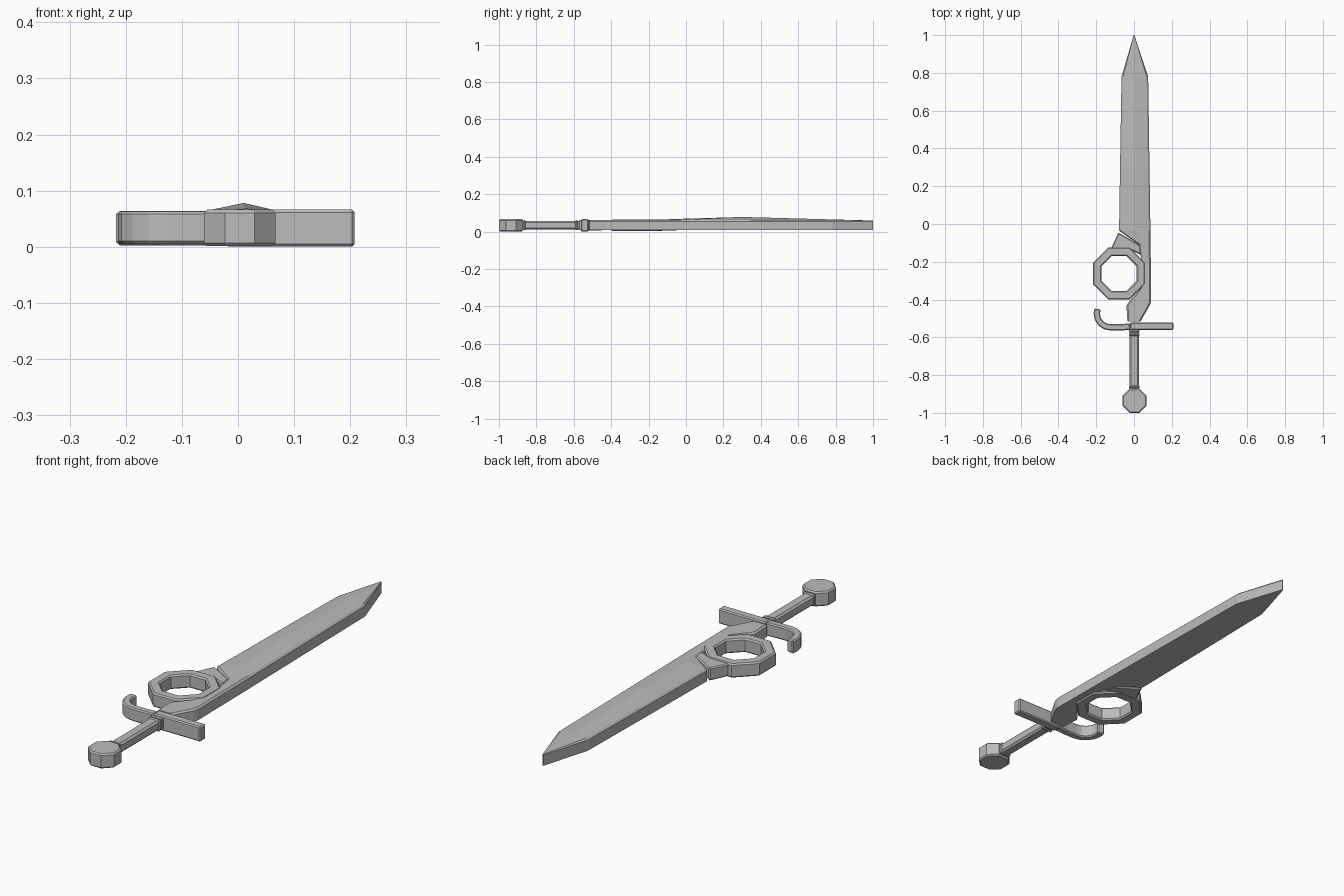
import bpy, bmesh, math
from mathutils import Vector

cube = bpy.data.objects.get("Cube")
if cube:
    bpy.data.objects.remove(cube)

steel = bpy.data.materials.new("grey steel")
steel.use_nodes = True
GREY = (0.5, 0.5, 0.5, 1)
steel.diffuse_color = GREY
steel.node_tree.nodes["Principled BSDF"].inputs["Base Color"].default_value = GREY


def finish(name, bm, bevel=0):
    bmesh.ops.recalc_face_normals(bm, faces=bm.faces)
    mesh = bpy.data.meshes.new(name)
    bm.to_mesh(mesh)
    bm.free()
    mesh.materials.append(steel)
    obj = bpy.data.objects.new(name, mesh)
    bpy.context.collection.objects.link(obj)
    if bevel:
        mod = obj.modifiers.new("chamfer", "BEVEL")
        mod.width, mod.segments = bevel, 1
        mod.limit_method, mod.angle_limit = "ANGLE", math.radians(50)
    return obj


def plate(name, outline, z0, z1, bevel=0.005):
    """Flat outline raised from z0 to z1 with chamfered rims."""
    bm = bmesh.new()
    low = [bm.verts.new((x, y, z0)) for x, y in outline]
    high = [bm.verts.new((x, y, z1)) for x, y in outline]
    bm.faces.new(low)
    bm.faces.new(high)
    n = len(outline)
    for i in range(n):
        j = (i + 1) % n
        bm.faces.new((low[i], low[j], high[j], high[i]))
    return finish(name, bm, bevel)


def box(name, x0, x1, y0, y1, z0, z1, bevel=0.005):
    return plate(name, [(x0, y0), (x1, y0), (x1, y1), (x0, y1)], z0, z1, bevel)


def octagon(cx, cy, apothem):
    r = apothem / math.cos(math.pi / 8)
    return [(cx + r * math.cos(math.pi * (k + 0.5) / 4),
             cy + r * math.sin(math.pi * (k + 0.5) / 4)) for k in range(8)]


def loft(name, sections, closed=False, bevel=0):
    """Skin matching closed sections, capped unless the path is closed."""
    bm = bmesh.new()
    loops = [[bm.verts.new(p) for p in s] for s in sections]
    pairs = list(zip(loops, loops[1:]))
    if closed:
        pairs.append((loops[-1], loops[0]))
    else:
        bm.faces.new(loops[0])
        bm.faces.new(loops[-1])
    n = len(loops[0])
    for a, b in pairs:
        for i in range(n):
            j = (i + 1) % n
            bm.faces.new((a[i], a[j], b[j], b[i]))
    return finish(name, bm, bevel)


# Blade: left edge, right edge, ridge x and ridge height at stations along y
stations = [
    (-0.515, -0.035, 0.035, 0.000, 0.065),
    (-0.43, -0.040, 0.084, 0.020, 0.065),
    (-0.41, -0.025, 0.091, 0.040, 0.065),
    (-0.36, 0.020, 0.091, 0.055, 0.065),
    (-0.31, 0.045, 0.090, 0.065, 0.065),
    (-0.21, 0.042, 0.089, 0.060, 0.066),
    (-0.11, 0.026, 0.088, 0.045, 0.068),
    (-0.035, -0.079, 0.087, 0.015, 0.071),
    (0.30, -0.074, 0.082, 0.010, 0.081),
    (0.78, -0.066, 0.075, 0.005, 0.068),
    (1.0, -0.002, 0.002, 0.000, 0.062),
]
sections = []
for y, xl, xr, rx, rz in stations:
    c = min(0.008, (xr - xl) * 0.2)
    rim = min(0.065, rz)
    sections.append([(xl, y, 0.011), (xr, y, 0.011), (xr, y, 0.058),
                     (xr - c, y, rim), (rx, y, rz), (xl + c, y, rim), (xl, y, 0.058)])
loft("blade", sections)

# Finger ring joined to the blade by a bracket
cx, cy = -0.079, -0.262
profile = [(0.093, 0.011), (0.099, 0.005), (0.132, 0.005), (0.138, 0.011),
           (0.138, 0.061), (0.132, 0.067), (0.099, 0.067), (0.093, 0.061)]
rings = [octagon(cx, cy, a) for a, z in profile]
loft("finger_ring", [[(*rings[i][k], profile[i][1]) for i in range(8)]
                     for k in range(8)], closed=True)
plate("ring_bracket", [(-0.082, -0.045), (0.032, -0.112), (0.040, -0.165),
                       (-0.01, -0.140), (-0.122, -0.130)], 0.008, 0.064)

# Guard: straight bar on the left, curled quillon on the right
box("guard_bar", -0.022, 0.208, -0.561, -0.521, 0.003, 0.069)
path = [Vector((-0.02, -0.543)), Vector((-0.07, -0.547))]
for k in range(5):
    a = math.radians(270 - 22.5 * k)
    path.append(Vector((-0.125 + 0.072 * math.cos(a), -0.475 + 0.072 * math.sin(a))))
path.append(Vector((-0.193, -0.45)))
curl = []
for i, p in enumerate(path):
    d = (path[min(i + 1, len(path) - 1)] - path[max(i - 1, 0)]).normalized()
    side = Vector((-d.y, d.x)) * 0.017
    curl.append([(*(p + side), 0.008), (*(p - side), 0.008),
                 (*(p - side), 0.066), (*(p + side), 0.066)])
loft("guard_curl", curl, bevel=0.005)

# Grip with a collar at each end, then the pommel
box("grip", -0.024, 0.026, -0.88, -0.55, 0.015, 0.060, 0.008)
for name, y in (("front_collar", -0.863), ("rear_collar", -0.585)):
    box(name, -0.027, 0.029, y - 0.008, y + 0.008, 0.011, 0.064, 0.005)
box("grip_neck", -0.027, 0.029, -0.573, -0.555, 0.011, 0.064, 0.004)
plate("pommel", octagon(0.003, -0.936, 0.064), 0.004, 0.069, 0.006)

# Rest the sword on the ground
for obj in bpy.context.collection.objects:
    if obj.type == "MESH" and obj.data.materials and obj.data.materials[0] == steel:
        obj.location.z -= 0.003
